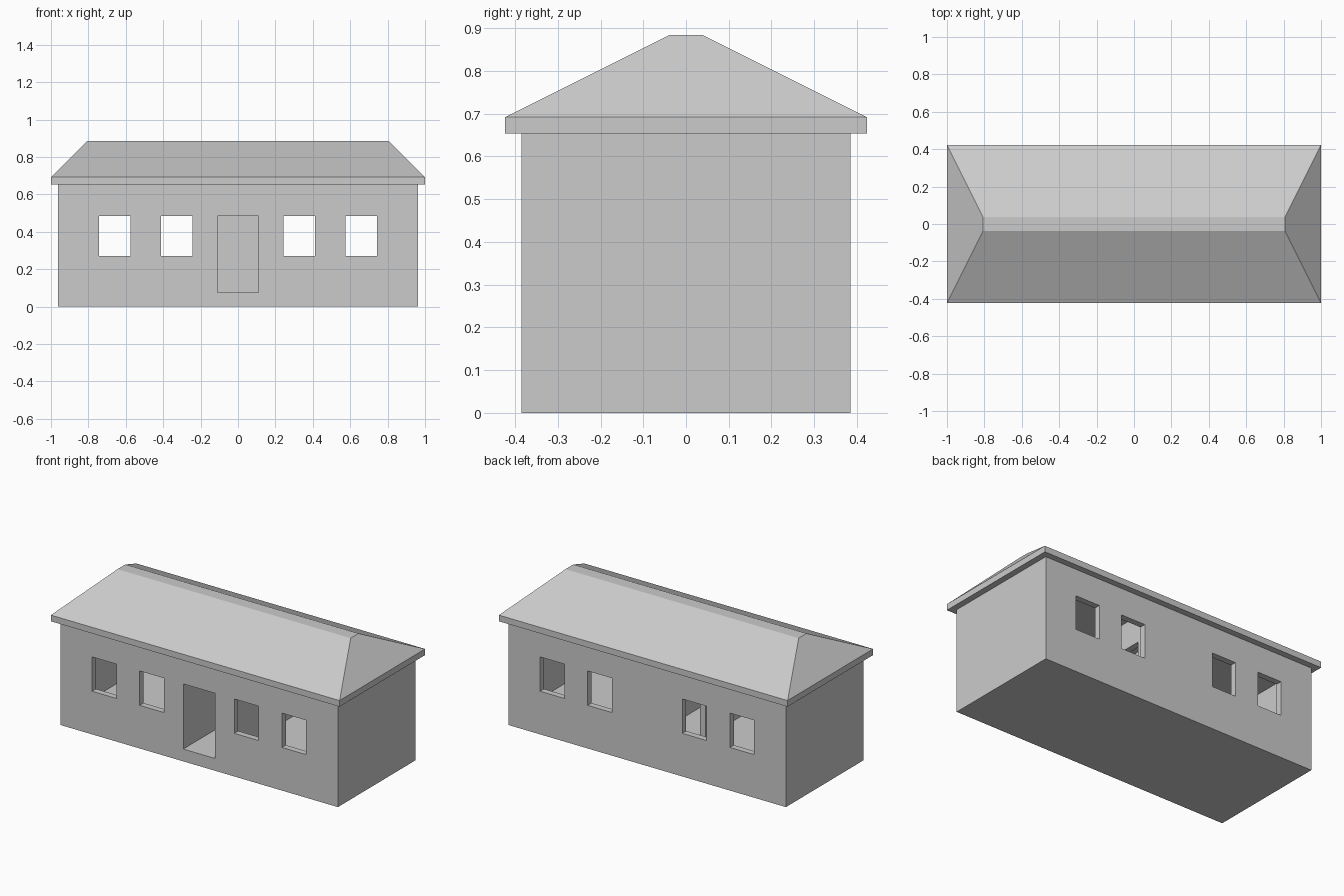
import bpy
import bmesh

if "Cube" in bpy.data.objects:
    bpy.data.objects.remove(bpy.data.objects["Cube"])

U = 1 / 26                      # base unit of the house
T = U                           # wall thickness
HX, HY = 25 * U, 10 * U         # half size of the walls
FLOOR, WALL_TOP = 2 * U, 17 * U
EAVE_TOP, RIDGE = 18 * U, 23 * U
SILL, HEAD = 0.27, 0.485        # window bottom, opening top
HALL = 0.11                     # half width of hall and front door


def mesh_object(name, bm):
    bmesh.ops.recalc_face_normals(bm, faces=bm.faces)
    me = bpy.data.meshes.new(name)
    bm.to_mesh(me)
    bm.free()
    ob = bpy.data.objects.new(name, me)
    bpy.context.collection.objects.link(ob)
    return ob


def box(name, x0, x1, y0, y1, z0, z1):
    bm = bmesh.new()
    bmesh.ops.create_cube(bm, size=1)
    for v in bm.verts:
        v.co = (x1 if v.co.x > 0 else x0,
                y1 if v.co.y > 0 else y0,
                z1 if v.co.z > 0 else z0)
    return mesh_object(name, bm)


def cut(target, *bounds):
    cutter = box("cutter", *bounds)
    cutter.hide_render = True
    mod = target.modifiers.new("cut", 'BOOLEAN')
    mod.operation = 'DIFFERENCE'
    mod.solver = 'EXACT'
    mod.object = cutter
    bpy.context.view_layer.objects.active = target
    bpy.ops.object.modifier_apply(modifier=mod.name)
    bpy.data.objects.remove(cutter, do_unlink=True)


# Walls with floor, hollowed into a hall and two side rooms
walls = box("walls", -HX, HX, -HY, HY, 0, WALL_TOP)
inner_y = HY - T
cut(walls, -HALL, HALL, -inner_y, inner_y, FLOOR, 1)
for s in (-1, 1):
    xs = sorted((s * (HALL + T), s * (HX - T)))
    cut(walls, *xs, -inner_y, inner_y, FLOOR, 1)

# Front door opening
cut(walls, -HALL, HALL, -HY - 0.1, -inner_y + 0.02, FLOOR, HEAD)

# Inner doorways from the hall to each room
for s in (-1, 1):
    xs = sorted((s * (HALL - 0.02), s * (HALL + T + 0.02)))
    cut(walls, *xs, 0.02, 0.21, FLOOR, HEAD)

# Window openings, aligned through front and back walls
for s in (-1, 1):
    for cx in (0.328, 0.658):
        for side in (-1, 1):
            ys = sorted((side * (inner_y - 0.02), side * (HY + 0.1)))
            cut(walls, s * cx - 0.084, s * cx + 0.084, *ys, SILL, HEAD)

# Hipped roof: eave slab, sloped sides and narrow flat ridge
bm = bmesh.new()
rings = []
for hx, hy, z in ((1, 11 * U, WALL_TOP), (1, 11 * U, EAVE_TOP),
                  (21 * U, U, RIDGE)):
    rings.append([bm.verts.new((sx * hx, sy * hy, z))
                  for sx, sy in ((-1, -1), (1, -1), (1, 1), (-1, 1))])
for lo, hi in zip(rings, rings[1:]):
    for i in range(4):
        j = (i + 1) % 4
        bm.faces.new((lo[i], lo[j], hi[j], hi[i]))
bm.faces.new(rings[0][::-1])
bm.faces.new(rings[-1])
mesh_object("roof", bm)
